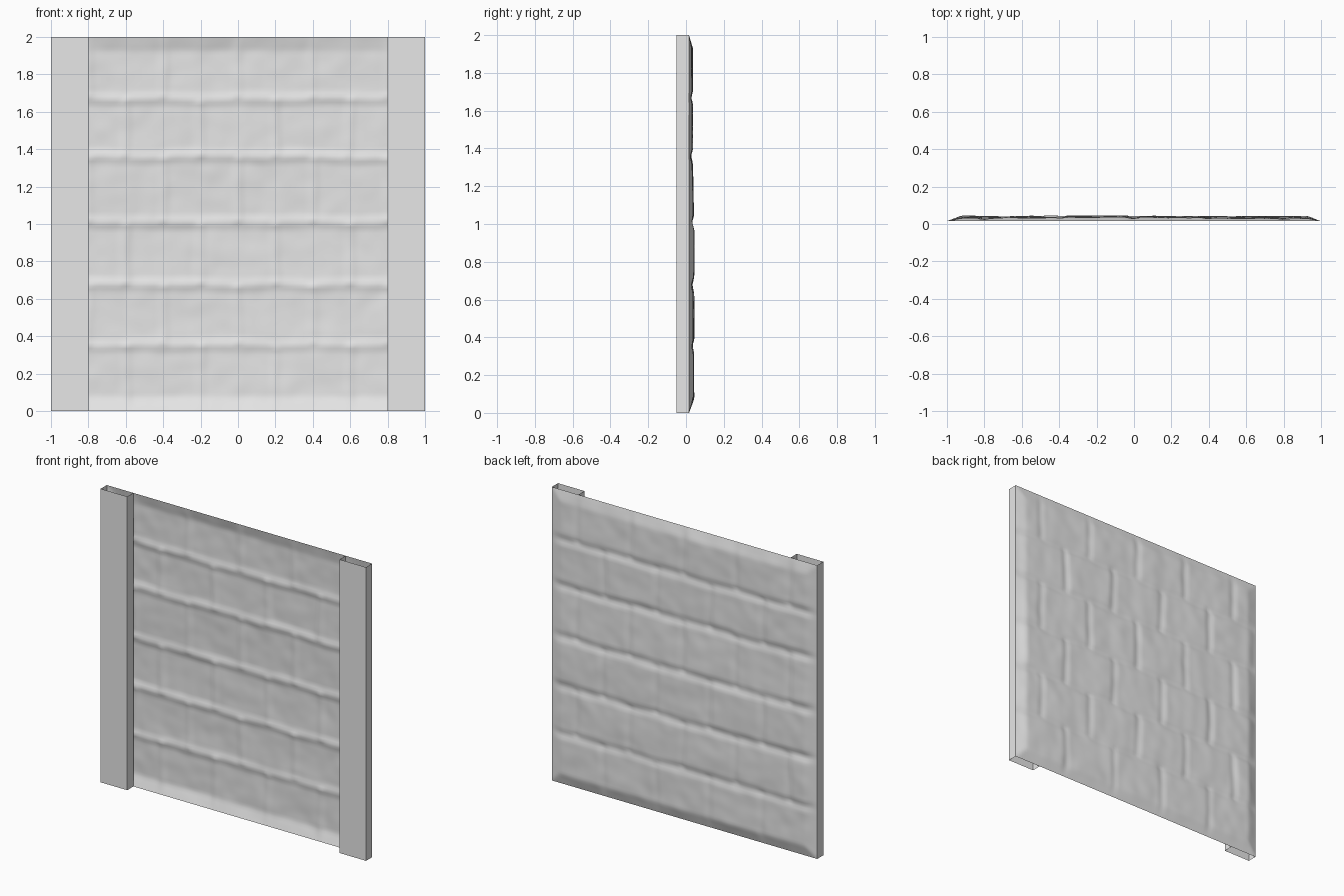
import bpy, bmesh, math, random
from mathutils import Vector, noise

cube = bpy.data.objects.get("Cube")
if cube:
    bpy.data.objects.remove(cube, do_unlink=True)

FRONT, RIM = -0.05, 0.016          # post face and panel edge depths
COURSES = [0, 0.35, 0.675, 1.01, 1.36, 1.67, 2]
BLOCK = 0.4

stone = bpy.data.materials.new("light_grey_stone")
stone.use_nodes = True
stone.diffuse_color = (0.8, 0.8, 0.8, 1)
stone.node_tree.nodes["Principled BSDF"].inputs["Base Color"].default_value = (0.8, 0.8, 0.8, 1)


def add_object(name, bm):
    mesh = bpy.data.meshes.new(name)
    bm.to_mesh(mesh)
    bm.free()
    mesh.materials.append(stone)
    obj = bpy.data.objects.new(name, mesh)
    bpy.context.collection.objects.link(obj)
    return obj


def smooth(t):
    t = max(0.0, min(1.0, t))
    return t * t * (3 - 2 * t)


# Each block gets its own slight bulge
random.seed(4)
bulge = [[random.uniform(-0.002, 0.003) for _ in range(8)] for _ in COURSES]


def panel_depth(x, z):
    """Depth of the stone relief at a point of the panel."""
    wobble = 0.012 * noise.noise(Vector((x * 4, 3, z * 4)))
    row = max(i for i in range(len(COURSES) - 1) if z + wobble >= COURSES[i] or i == 0)
    low, high = COURSES[row], COURSES[row + 1]
    u = (x + wobble + 1.2) / BLOCK + (0.5 if row % 2 == 0 else 0)
    column = math.floor(u)
    side_gap = min(u - column, column + 1 - u) * BLOCK
    row_gap = min(z + wobble - low if row else 1, high - z - wobble if row < 5 else 1)
    # Lower courses stand out further than upper ones
    body = 0.023 - 0.008 * smooth((z - 0.9) / 0.5) + 0.003 * (1 - x * x)
    body += bulge[row][column % 8] * smooth(side_gap / 0.05) * smooth(row_gap / 0.05)
    body -= 0.008 * (1 - smooth(row_gap / 0.045))
    body -= 0.005 * (1 - smooth(side_gap / 0.04))
    body += 0.004 * noise.noise(Vector((x * 5, 0, z * 5)))
    body += 0.0025 * noise.noise(Vector((x * 11, 7, z * 11)))
    # Sloped border all round
    edge = min((1 - abs(x)) / 0.075, z / 0.075, (2 - z) / 0.075, 1)
    return RIM + max(body, 0.004) * max(edge, 0)


# Stone block panel
bm = bmesh.new()
bmesh.ops.create_grid(bm, x_segments=120, y_segments=120, size=1)
for v in bm.verts:
    x, z = v.co.x, v.co.y + 1
    v.co = (x, panel_depth(x, z), z)
bmesh.ops.reverse_faces(bm, faces=bm.faces[:])
for f in bm.faces:
    f.smooth = True
add_object("stone_panel", bm)

# Open channel posts at both sides
for name, side in (("left_post", 1), ("right_post", -1)):
    bm = bmesh.new()
    profile = [(0.8, RIM), (0.8, FRONT), (1, FRONT), (1, RIM)][::side]
    rails = [[bm.verts.new((x * side, y, z)) for x, y in profile] for z in (0, 2)]
    for i in range(3):
        bm.faces.new((rails[0][i], rails[0][i + 1], rails[1][i + 1], rails[1][i]))
    add_object(name, bm)
